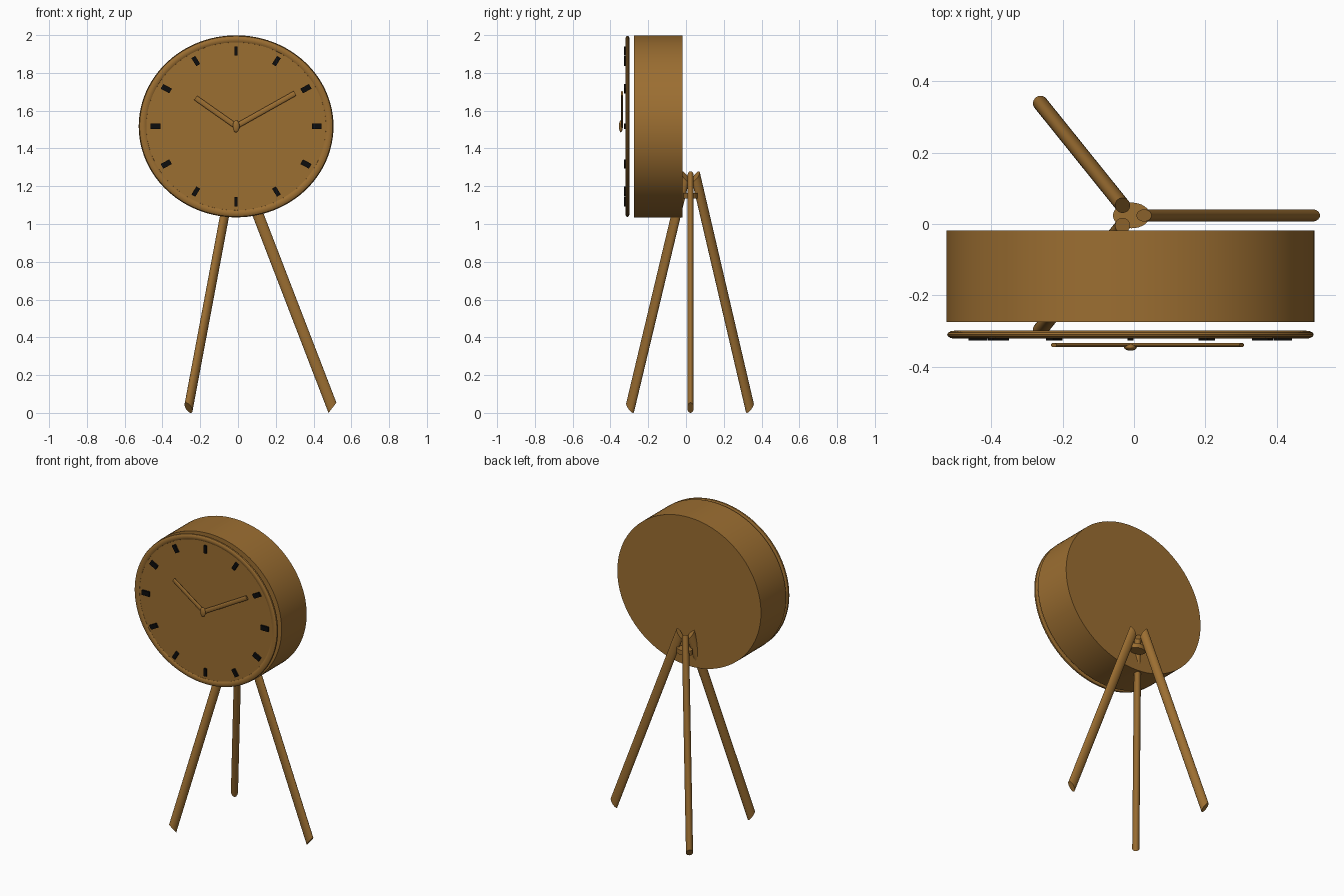
import bpy, bmesh
from math import sin, cos, pi, radians
from mathutils import Matrix, Vector

cube = bpy.data.objects.get("Cube")
if cube:
    bpy.data.objects.remove(cube)


def material(name, rgb):
    m = bpy.data.materials.new(name)
    m.use_nodes = True
    m.diffuse_color = (*rgb, 1)
    m.node_tree.nodes["Principled BSDF"].inputs["Base Color"].default_value = (*rgb, 1)
    return m


WOOD = material("warm brown", (0.33, 0.156, 0.031))
BLACK = material("marker black", (0.004, 0.004, 0.004))


def frame(centre, u, v, w):
    """Matrix that maps the unit axes onto u, v and w around a centre."""
    m = Matrix((u, v, w)).transposed().to_4x4()
    m.translation = Vector(centre)
    return m


def finish(name, bm, mat=WOOD, smooth=True):
    bmesh.ops.recalc_face_normals(bm, faces=bm.faces)
    mesh = bpy.data.meshes.new(name)
    bm.to_mesh(mesh)
    bm.free()
    mesh.materials.append(mat)
    ob = bpy.data.objects.new(name, mesh)
    bpy.context.collection.objects.link(ob)
    if smooth:
        bpy.ops.object.select_all(action='DESELECT')
        ob.select_set(True)
        bpy.context.view_layer.objects.active = ob
        bpy.ops.object.shade_smooth_by_angle(angle=radians(35))
    return ob


def rod(name, a, b, u, v, sides=32):
    """Elliptical cylinder from a to b with cross-section half axes u and v."""
    a, b = Vector(a), Vector(b)
    bm = bmesh.new()
    bmesh.ops.create_cone(bm, cap_ends=True, segments=sides, radius1=1, radius2=1,
                          depth=1, matrix=frame((a + b) / 2, u, v, b - a))
    return finish(name, bm)


CX, CZ = -0.01, 1.517      # dial centre
STRETCH = 1.07             # the dial is slightly wider than tall


def disc(name, y0, y1, r):
    return rod(name, (CX, y0, CZ), (CX, y1, CZ), (r * STRETCH, 0, 0), (0, 0, r), 96)


# Case and dial
disc("clock_case", -0.275, -0.018, 0.482)
disc("clock_face", -0.315, -0.305, 0.455)

# Rounded rim: a flattened ring swept around the dial
bm = bmesh.new()
rings = []
for i in range(96):
    t = 2 * pi * i / 96
    ring = []
    for j in range(12):
        p = 2 * pi * j / 12
        r = 0.461 + 0.019 * cos(p)
        ring.append(bm.verts.new((CX + r * STRETCH * sin(t), -0.31 + 0.011 * sin(p),
                                  CZ + r * cos(t))))
    rings.append(ring)
for i, ring in enumerate(rings):
    after = rings[(i + 1) % 96]
    for j in range(12):
        k = (j + 1) % 12
        bm.faces.new((ring[j], ring[k], after[k], after[j]))
finish("dial_rim", bm)

# Hour markers
bm = bmesh.new()
for i in range(12):
    t = 2 * pi * i / 12
    width = 0.017 + 0.013 * abs(sin(t))
    out = Vector((sin(t) * STRETCH, 0, cos(t)))
    side = Vector((cos(t), 0, -sin(t)))
    bmesh.ops.create_cube(bm, size=1, matrix=frame(
        Vector((CX, -0.318, CZ)) + out * 0.399, side * width, (0, 0.018, 0), out * 0.049))
finish("hour_markers", bm, BLACK, smooth=False)

# Hands and their centre cap
for name, tip in (("hour_hand", (-0.225, 1.668)), ("minute_hand", (0.302, 1.692))):
    a, b = Vector((CX, -0.339, CZ)), Vector((tip[0], -0.339, tip[1]))
    d = (b - a).normalized()
    rod(name, a, b, Vector((-d.z, 0, d.x)) * 0.014, (0, 0.006, 0), 16)
bm = bmesh.new()
bmesh.ops.create_uvsphere(bm, u_segments=24, v_segments=12, radius=1,
                          matrix=frame((CX, -0.345, CZ), (0.018, 0, 0), (0, 0.01, 0), (0, 0, 0.032)))
finish("hand_cap", bm)

# Tripod legs with slanted ends, and the hub that joins them
for name, top, foot, thick in (("left_leg", (0.028, 0.024), (0.5, 0.024), 0.017),
                               ("front_right_leg", (-0.032, -0.004), (-0.262, -0.296), 0.021),
                               ("back_right_leg", (-0.032, 0.052), (-0.262, 0.338), 0.021)):
    a, b = Vector((*foot, 0.027)), Vector((*top, 1.252))
    d = Vector((a.x - b.x, a.y - b.y, 0)).normalized()
    rod(name, a, b, d * 0.021 + Vector((0, 0, 0.027)), Vector((-d.y, d.x, 0)) * thick)
rod("leg_hub", (-0.007, 0.024, 1.135), (-0.007, 0.024, 1.165), (0.052, 0, 0), (0, 0.036, 0))
